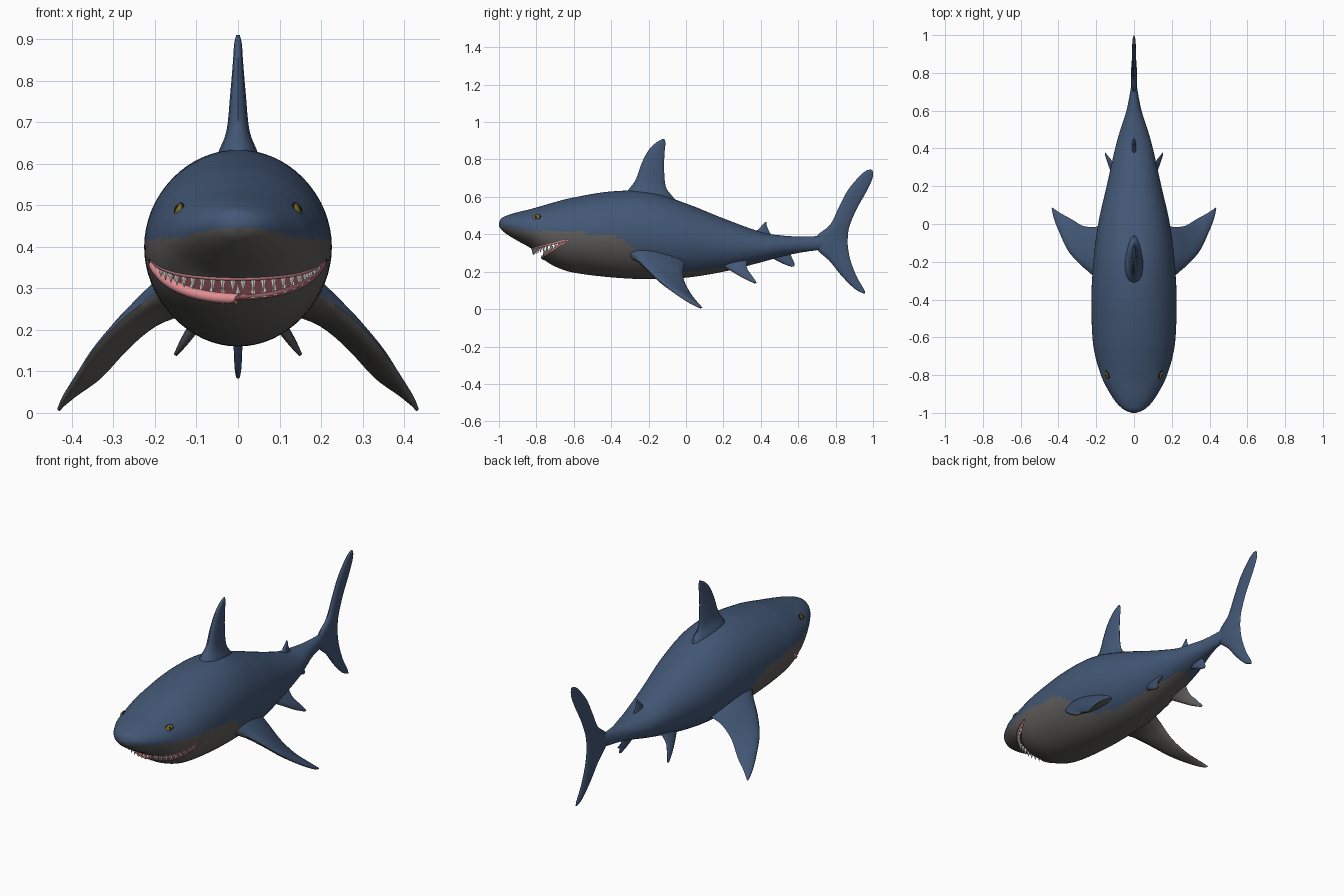
import bpy, bmesh, math
from mathutils import Vector, Matrix

if "Cube" in bpy.data.objects:
    bpy.data.objects.remove(bpy.data.objects["Cube"])


def material(name, r, g, b):
    m = bpy.data.materials.new(name)
    m.diffuse_color = (r, g, b, 1)
    m.use_nodes = True
    m.node_tree.nodes["Principled BSDF"].inputs["Base Color"].default_value = m.diffuse_color
    return m


BLUE = material("slate blue skin", 0.055, 0.095, 0.178)
BELLY = material("grey belly", 0.115, 0.11, 0.105)
MOUTH = material("dark red mouth", 0.15, 0.04, 0.05)
GUM = material("pink gum", 0.74, 0.27, 0.29)
TOOTH = material("white tooth", 0.85, 0.85, 0.82)
EYE = material("olive yellow eye", 0.2, 0.15, 0.02)
BLACK = material("black pupil", 0.01, 0.01, 0.01)


def finish(name, bm, mats, angle=50):
    bmesh.ops.recalc_face_normals(bm, faces=bm.faces)
    me = bpy.data.meshes.new(name)
    bm.to_mesh(me)
    bm.free()
    for m in mats:
        me.materials.append(m)
    ob = bpy.data.objects.new(name, me)
    bpy.context.collection.objects.link(ob)
    activate(ob)
    bpy.ops.object.shade_smooth_by_angle(angle=math.radians(angle))
    return ob


def activate(ob):
    bpy.ops.object.select_all(action='DESELECT')
    ob.select_set(True)
    bpy.context.view_layer.objects.active = ob


def smooth_rows(rows, steps):
    """Catmull-Rom interpolation between rows of numbers."""
    out = []
    for i in range(len(rows) - 1):
        a, b = rows[max(i - 1, 0)], rows[i]
        c, d = rows[i + 1], rows[min(i + 2, len(rows) - 1)]
        for k in range(steps):
            t = k / steps
            out.append([0.5 * (2 * q + (r - p) * t + (2 * p - 5 * q + 4 * r - s) * t * t
                               + (3 * q - p - 3 * r + s) * t ** 3)
                        for p, q, r, s in zip(a, b, c, d)])
    return out + [list(rows[-1])]


def lookup(rows, y):
    """Linear interpolation of the row values at y."""
    if y <= rows[0][0]:
        return rows[0][1:]
    for a, b in zip(rows, rows[1:]):
        if y <= b[0]:
            t = (y - a[0]) / (b[0] - a[0])
            return [p + (q - p) * t for p, q in zip(a[1:], b[1:])]
    return rows[-1][1:]


def loft(rings):
    bm = bmesh.new()
    vs = [[bm.verts.new(p) for p in ring] for ring in rings]
    n = len(vs[0])
    for a, b in zip(vs, vs[1:]):
        for j in range(n):
            bm.faces.new((a[j], a[(j + 1) % n], b[(j + 1) % n], b[j]))
    bm.faces.new(vs[0])
    bm.faces.new(vs[-1])
    bmesh.ops.recalc_face_normals(bm, faces=bm.faces)
    bm.normal_update()
    return bm


# Body: elliptical rings (y, top, bottom, half width)
BODY = smooth_rows([
    (-1.0, .46, .445, .01), (-.985, .487, .422, .05), (-.95, .503, .395, .09),
    (-.9, .518, .365, .125), (-.83, .535, .325, .163), (-.77, .552, .272, .185),
    (-.7, .572, .228, .205), (-.6, .597, .195, .22), (-.4, .629, .17, .226),
    (-.2, .627, .16, .215), (0, .565, .168, .19), (.2, .485, .2, .145),
    (.4, .412, .25, .10), (.5, .395, .278, .072), (.6, .388, .30, .04),
    (.7, .39, .315, .02), (.78, .395, .325, .01)], 8)
N = 64
rings = []
for y, top, bot, w in BODY:
    mid, h = (top + bot) / 2, (top - bot) / 2
    rings.append([(w * math.cos(2 * math.pi * j / N), y, mid + h * math.sin(2 * math.pi * j / N))
                  for j in range(N)])
bm = loft(rings)
# Grey underside below a line that dips behind the pectoral fins
LINE = [(-1, .447), (-.9, .425), (-.6, .41), (-.4, .40), (-.32, .37), (-.24, .27),
        (-.15, .215), (0, .2), (.2, .225), (.3, .24), (.42, .262), (.5, .2)]
for f in bm.faces:
    c = f.calc_center_median()
    f.material_index = 1 if c.z < lookup(LINE, c.y)[0] else 0
body = finish("body", bm, [BLUE, BELLY, MOUTH])

# Mouth: wedge cut through the jaw
UP = (-.83, .325, .24)      # front y, front z, slope of the upper lip
LOW = (-.772, .273, .68)    # the same for the lower lip


def lip(line, y):
    return line[1] + (y - line[0]) * line[2]


wedge = [(-.90, lip(UP, -.90)), (-.64, .372), (-.63, .366), (-.64, .36), (-.90, lip(LOW, -.90))]
bm = loft([[(x, y, z) for y, z in wedge] for x in (-.35, .35)])
for f in bm.faces:
    f.material_index = 2
cutter = finish("mouth_cutter", bm, [BLUE, BELLY, MOUTH])
cutter.hide_render = True
activate(body)
mod = body.modifiers.new("mouth", 'BOOLEAN')
mod.operation, mod.solver, mod.object = 'DIFFERENCE', 'EXACT', cutter
bpy.ops.object.modifier_apply(modifier=mod.name)
bpy.data.objects.remove(cutter)
bpy.ops.object.shade_smooth_by_angle(angle=math.radians(40))


# Gums and teeth follow the U-shaped lip lines
def lip_point(line, s, inset):
    y = line[0] + (-.65 - line[0]) * s * s
    z = lip(line, y)
    top, bot, w = lookup(BODY, y)
    k = (z - (top + bot) / 2) / ((top - bot) / 2)
    x = w * math.sqrt(max(0, 1 - k * k))
    return Vector((math.copysign(x, s) * (1 - inset * 4), y + inset, z))


def gum(name, line, radius, lift):
    cu = bpy.data.curves.new(name, 'CURVE')
    cu.dimensions, cu.bevel_depth, cu.bevel_resolution = '3D', radius, 3
    cu.use_fill_caps = True
    sp = cu.splines.new('POLY')
    sp.points.add(40)
    for i, p in enumerate(sp.points):
        p.co = (*(lip_point(line, i / 20 - 1, .008) + Vector((0, 0, lift))), 1)
    cu.materials.append(GUM)
    ob = bpy.data.objects.new(name, cu)
    bpy.context.collection.objects.link(ob)
    activate(ob)
    bpy.ops.object.convert(target='MESH')
    bpy.ops.object.shade_smooth()


def teeth(name, line, direction, count, height):
    bm = bmesh.new()
    for i in range(count):
        s = -.9 + 1.8 * i / (count - 1)
        h = height * (1 - .45 * s * s)
        p = lip_point(line, s, .012) + Vector((0, 0, direction * (h / 2 + .002)))
        flip = Matrix.Rotation(0 if direction > 0 else math.pi, 4, 'X')
        bmesh.ops.create_cone(bm, cap_ends=True, segments=6, radius1=.009, radius2=.0008,
                              depth=h, matrix=Matrix.Translation(p) @ flip)
    finish(name, bm, [TOOTH], 30)


gum("lower_gum", LOW, .013, .002)
gum("upper_gum", UP, .007, 0)
teeth("lower_teeth", LOW, 1, 20, .04)
teeth("upper_teeth", UP, -1, 22, .034)


# Fins: lens sections between leading and trailing edge points
def fin(name, stations, side=1, two_tone=False):
    rows = smooth_rows(stations, 4)
    ends = [(Vector(r[:3]) + Vector(r[3:6])) / 2 for r in (rows[0], rows[-1])]
    span = ends[1] - ends[0]
    rings = []
    for r in rows:
        a, b = Vector(r[:3]), Vector(r[3:6])
        n = (b - a).cross(span).normalized() * r[6]
        ring = []
        for j in range(16):
            t = 2 * math.pi * j / 16
            p = (a + b) / 2 + (a - b) / 2 * math.cos(t) + n * math.sin(t) * (1 + .3 * math.cos(t))
            ring.append((p.x * side, p.y, p.z))
        rings.append(ring)
    bm = loft(rings)
    for f in bm.faces:
        f.material_index = 1 if two_tone and f.normal.z < -.1 else 0
    finish(name, bm, [BLUE, BELLY])


def flat(rows):
    """Centre-line fin rows (lead y, lead z, trail y, trail z, half thickness)."""
    return [(0, a, b, 0, c, d, t) for a, b, c, d, t in rows]


fin("dorsal_fin", flat([
    (-.35, .57, -.02, .54, .06), (-.31, .635, -.07, .60, .047), (-.27, .69, -.108, .655, .027),
    (-.237, .78, -.117, .75, .018), (-.2, .85, -.115, .83, .012), (-.16, .89, -.11, .885, .009),
    (-.125, .91, -.115, .91, .004)]))
fin("second_dorsal_fin", flat([
    (.34, .39, .47, .375, .015), (.385, .425, .445, .415, .01),
    (.41, .452, .433, .442, .006), (.423, .466, .43, .465, .003)]))
fin("anal_fin", flat([
    (.43, .30, .55, .31, .012), (.475, .265, .565, .278, .01),
    (.53, .238, .578, .25, .006), (.565, .226, .58, .23, .003)]))
fin("tail_fin", flat([
    (.945, .085, .957, .083, .004), (.90, .11, .952, .105, .008), (.83, .18, .912, .175, .011),
    (.765, .26, .878, .265, .014), (.70, .32, .865, .34, .016), (.70, .39, .865, .38, .016),
    (.77, .45, .873, .44, .015), (.815, .54, .91, .53, .012), (.865, .635, .96, .62, .011),
    (.925, .708, .992, .685, .009), (.96, .738, 1.0, .72, .007), (.985, .747, .997, .743, .004)]))
PECTORAL = [
    (.16, -.34, .31, .14, .0, .25, .05), (.222, -.27, .27, .205, -.015, .215, .032),
    (.29, -.21, .215, .27, -.01, .152, .021), (.35, -.14, .148, .33, .025, .085, .015),
    (.393, -.05, .08, .385, .055, .045, .011), (.42, .02, .035, .418, .077, .02, .008),
    (.431, .07, .007, .434, .088, .007, .004)]
PELVIC = [
    (.07, .18, .24, .07, .33, .27, .018), (.105, .25, .198, .105, .325, .222, .013),
    (.13, .31, .163, .132, .352, .18, .009), (.15, .365, .138, .152, .378, .142, .004)]


# Eyes: flattened ellipsoids on the head surface
def eye_part(name, side, size, mat, lift):
    n = Vector((.8, -.35, .45)).normalized()
    u = Vector((0, 1, .1))
    u = (u - n * u.dot(n)).normalized()
    v = n.cross(u)
    rot = Matrix((u, v, n)).transposed().to_4x4()
    place = Matrix.Translation(Vector((.142, -.8, .49)) + n * lift)
    bm = bmesh.new()
    bmesh.ops.create_uvsphere(bm, u_segments=20, v_segments=10, radius=1, matrix=(
        Matrix.Diagonal((side, 1, 1, 1)) @ place @ rot @ Matrix.Diagonal((*size, 1))))
    finish(name, bm, [mat])


for label, side in (("right", 1), ("left", -1)):
    fin(label + "_pectoral_fin", PECTORAL, side, True)
    fin(label + "_pelvic_fin", PELVIC, side, True)
    eye_part(label + "_eye_rim", side, (.026, .018, .006), BLACK, 0)
    eye_part(label + "_eye", side, (.022, .015, .008), EYE, .001)
    eye_part(label + "_pupil", side, (.004, .010, .004), BLACK, .0065)
